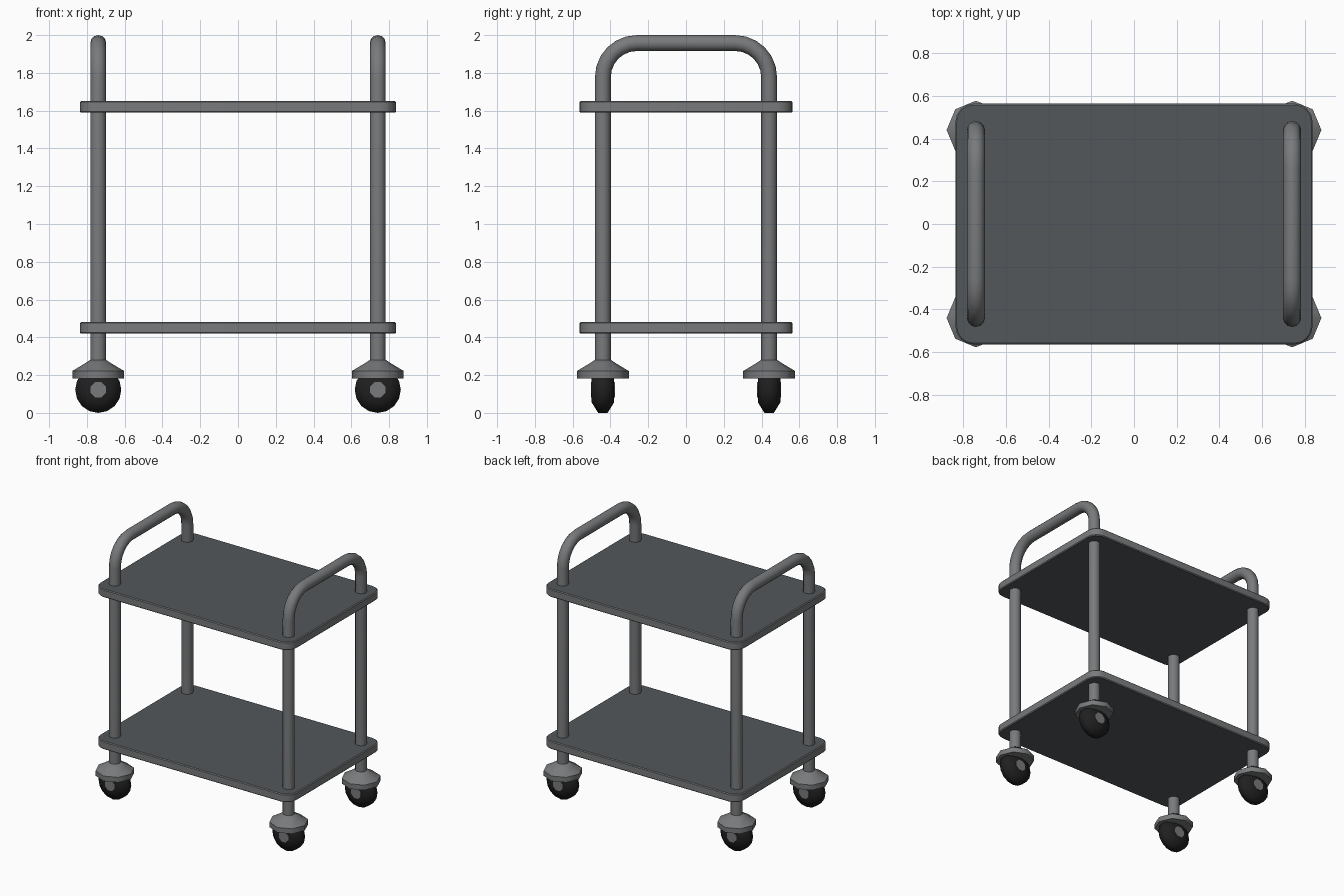
import bpy, bmesh, math
from mathutils import Matrix

if "Cube" in bpy.data.objects:
    bpy.data.objects.remove(bpy.data.objects["Cube"])


def mat(name, rgb):
    m = bpy.data.materials.new(name)
    m.diffuse_color = (*rgb, 1)
    m.use_nodes = True
    m.node_tree.nodes["Principled BSDF"].inputs["Base Color"].default_value = m.diffuse_color
    return m


METAL = mat("grey metal", (0.19, 0.195, 0.2))
BOARD = mat("dark slate board", (0.085, 0.095, 0.105))
RUBBER = mat("black rubber", (0.014, 0.014, 0.015))
PX, PY, R = 0.74, 0.44, 0.042     # post positions and tube radius


def finish(bm, name, mats, angle=40):
    bmesh.ops.recalc_face_normals(bm, faces=bm.faces)
    me = bpy.data.meshes.new(name)
    bm.to_mesh(me)
    bm.free()
    for m in mats:
        me.materials.append(m)
    ob = bpy.data.objects.new(name, me)
    bpy.context.collection.objects.link(ob)
    bpy.ops.object.select_all(action='DESELECT')
    ob.select_set(True)
    bpy.context.view_layer.objects.active = ob
    bpy.ops.object.shade_smooth_by_angle(angle=math.radians(angle))
    return ob


def lathe(name, profile, sides, m, loc, axis='Z', angle=40, turn=0.0):
    """Closed solid of revolution from (radius, height) points."""
    bm = bmesh.new()
    rings = [[bm.verts.new((r * math.cos(turn + 2 * math.pi * i / sides),
                            r * math.sin(turn + 2 * math.pi * i / sides), z))
              for i in range(sides)] for r, z in profile]
    for a, b in zip(rings, rings[1:]):
        for i in range(sides):
            j = (i + 1) % sides
            bm.faces.new((a[i], a[j], b[j], b[i]))
    bm.faces.new(rings[0])
    bm.faces.new(rings[-1])
    rot = Matrix.Rotation(math.pi / 2, 4, 'X') if axis == 'Y' else Matrix()
    bm.transform(Matrix.Translation(loc) @ rot)
    return finish(bm, name, [m], angle)


# shelves: rounded slab, grey rim, dark top and underside
def shelf(name, z):
    bm = bmesh.new()
    bmesh.ops.create_cube(bm, size=1)
    bm.transform(Matrix.Translation((0, 0, z)) @ Matrix.Diagonal((1.672, 1.128, 0.062, 1)))
    up = [e for e in bm.edges if abs(e.verts[0].co.z - e.verts[1].co.z) > 0.01]
    bmesh.ops.bevel(bm, geom=up, offset=0.085, segments=4, profile=0.5, affect='EDGES')
    rim = [e for e in bm.edges if abs(e.verts[0].co.z - e.verts[1].co.z) < 0.001]
    bmesh.ops.bevel(bm, geom=rim, offset=0.006, segments=1, profile=0.5, affect='EDGES')
    bm.normal_update()
    for f in bm.faces:
        f.material_index = 1 if abs(f.normal.z) > 0.9 else 0
    finish(bm, name, [METAL, BOARD], 35)


shelf("upper_shelf", 1.62)
shelf("lower_shelf", 0.45)


# tube frames: two posts joined by a bent handle, swept round section
def frame(name, x, sides=12, bend=0.18):
    top = 2.0 - R
    path = [(-PY, 0.24, 0.0)]                      # y, z, tangent turn
    for s, a0 in ((-1, 0), (1, math.pi / 2)):
        for i in range(7):
            t = a0 + math.pi / 2 * i / 6
            path.append((s * (PY - bend) - bend * math.cos(t),
                         top - bend + bend * math.sin(t), t))
    path.append((PY, 0.24, math.pi))
    bm = bmesh.new()
    rings = []
    for y, z, t in path:
        ring = []
        for i in range(sides):
            a = 2 * math.pi * i / sides
            k = R * math.sin(a)
            ring.append(bm.verts.new((x + R * math.cos(a),
                                      y - k * math.cos(t), z + k * math.sin(t))))
        rings.append(ring)
    for a, b in zip(rings, rings[1:]):
        for i in range(sides):
            j = (i + 1) % sides
            bm.faces.new((a[i], a[j], b[j], b[i]))
    bm.faces.new(rings[0])
    bm.faces.new(rings[-1])
    finish(bm, name, [METAL])


frame("left_tube_frame", -PX)
frame("right_tube_frame", PX)

# casters: eight-sided cap, tapered wheel and hub
for sx, nx in ((-1, "left"), (1, "right")):
    for sy, ny in ((-1, "front"), (1, "back")):
        x, y, tag = sx * PX, sy * PY, f"{ny}_{nx}"
        lathe(f"{tag}_caster_cap",
              [(0.137, 0.183), (0.137, 0.222), (0.07, 0.262), (0.043, 0.28)],
              8, METAL, (x, y, 0), angle=50)
        lathe(f"{tag}_wheel",
              [(0.065, -0.06), (0.122, -0.025), (0.122, 0.025), (0.065, 0.06)],
              16, RUBBER, (x, y, 0.122), 'Y', angle=60)
        lathe(f"{tag}_wheel_hub", [(0.044, -0.063), (0.044, 0.063)],
              8, METAL, (x, y, 0.122), 'Y', turn=math.pi / 8)
